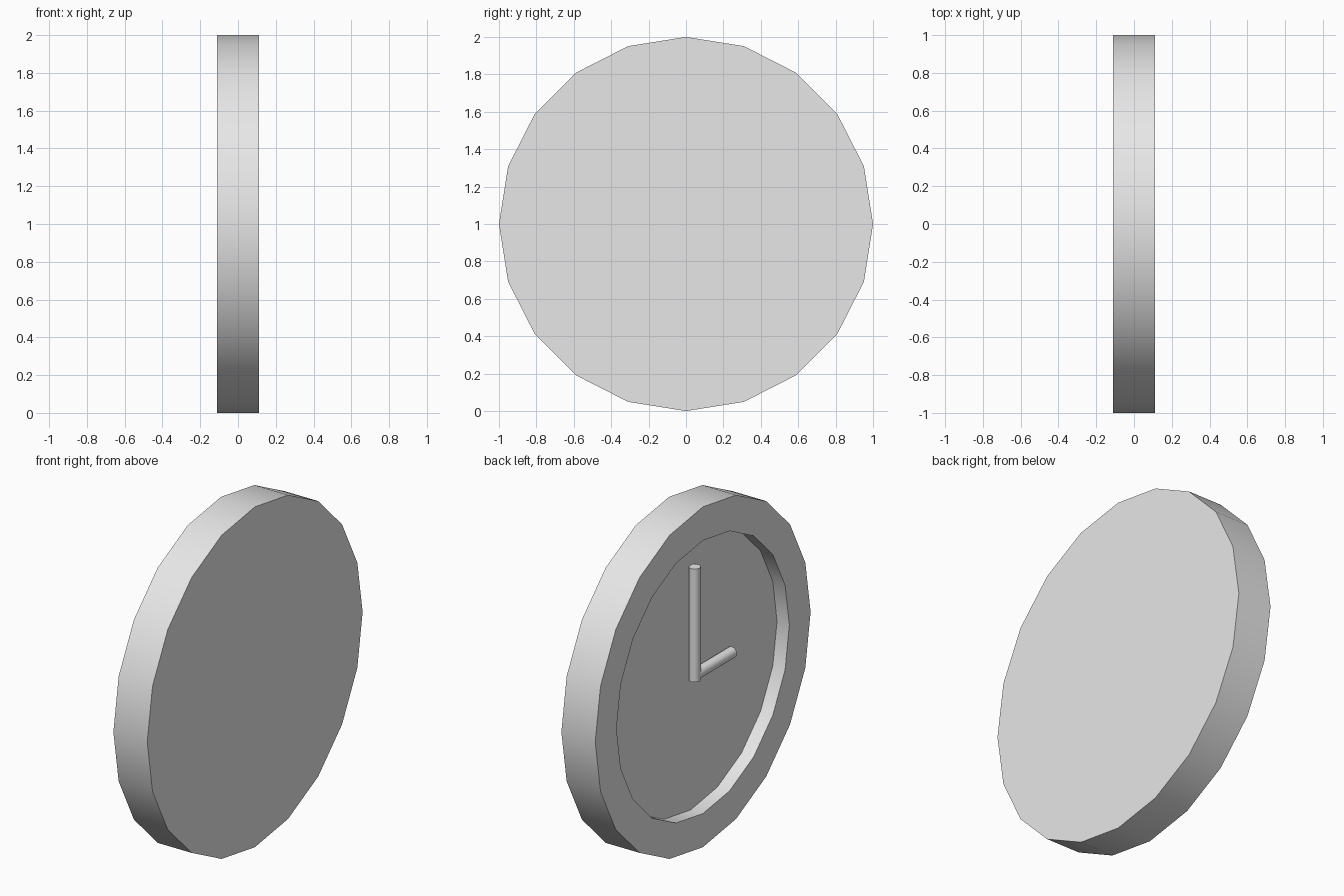
import bpy, bmesh
from math import radians, cos
from mathutils import Matrix, Vector

cube = bpy.data.objects.get("Cube")
if cube:
    bpy.data.objects.remove(cube, do_unlink=True)

SIDES = 20
RADIUS = 1.0
THICKNESS = 0.22
RECESS_RADIUS = 0.8
RECESS_DEPTH = 0.08
HAND_RADIUS = 0.032
HAND_X = -0.057

grey = bpy.data.materials.new("plain grey")
grey.use_nodes = True
grey.diffuse_color = (0.8, 0.8, 0.8, 1)
grey.node_tree.nodes["Principled BSDF"].inputs["Base Color"].default_value = (0.8, 0.8, 0.8, 1)


def finish(bm, name):
    """Turn a bmesh into a smooth shaded object with sharp rims."""
    bmesh.ops.recalc_face_normals(bm, faces=bm.faces)
    mesh = bpy.data.meshes.new(name)
    bm.to_mesh(mesh)
    bm.free()
    mesh.materials.append(grey)
    mesh.shade_smooth()
    mesh.set_sharp_from_angle(angle=radians(30))
    obj = bpy.data.objects.new(name, mesh)
    bpy.context.collection.objects.link(obj)
    return obj


def cylinder(bm, radius, length, matrix):
    bmesh.ops.create_cone(bm, cap_ends=True, segments=SIDES, radius1=radius,
                          radius2=radius, depth=length, matrix=matrix)


def hand(name, start, end):
    """Round rod between two points."""
    axis = end - start
    turn = axis.to_track_quat('Z', 'Y').to_matrix().to_4x4()
    bm = bmesh.new()
    cylinder(bm, HAND_RADIUS, axis.length, Matrix.Translation((start + end) / 2) @ turn)
    return finish(bm, name)


# Clock body: a disc standing on edge, with a recessed dial on its -x side
bm = bmesh.new()
cylinder(bm, RADIUS, THICKNESS,
         Matrix.Translation((0, 0, RADIUS)) @ Matrix.Rotation(radians(-90), 4, 'Y'))
bm.normal_update()
dial = min(bm.faces, key=lambda f: f.normal.x)
border = (RADIUS - RECESS_RADIUS) * cos(radians(180 / SIDES))
bmesh.ops.inset_individual(bm, faces=[dial], thickness=border)
floor = bmesh.ops.extrude_discrete_faces(bm, faces=[dial])["faces"][0]
bmesh.ops.translate(bm, verts=floor.verts, vec=(RECESS_DEPTH, 0, 0))
finish(bm, "clock_body")

# Hands: one upright, one level
hand("minute_hand", Vector((HAND_X, 0, 0.97)), Vector((HAND_X, 0, 1.635)))
hand("hour_hand", Vector((HAND_X, 0, 1)), Vector((HAND_X, -0.345, 1)))
